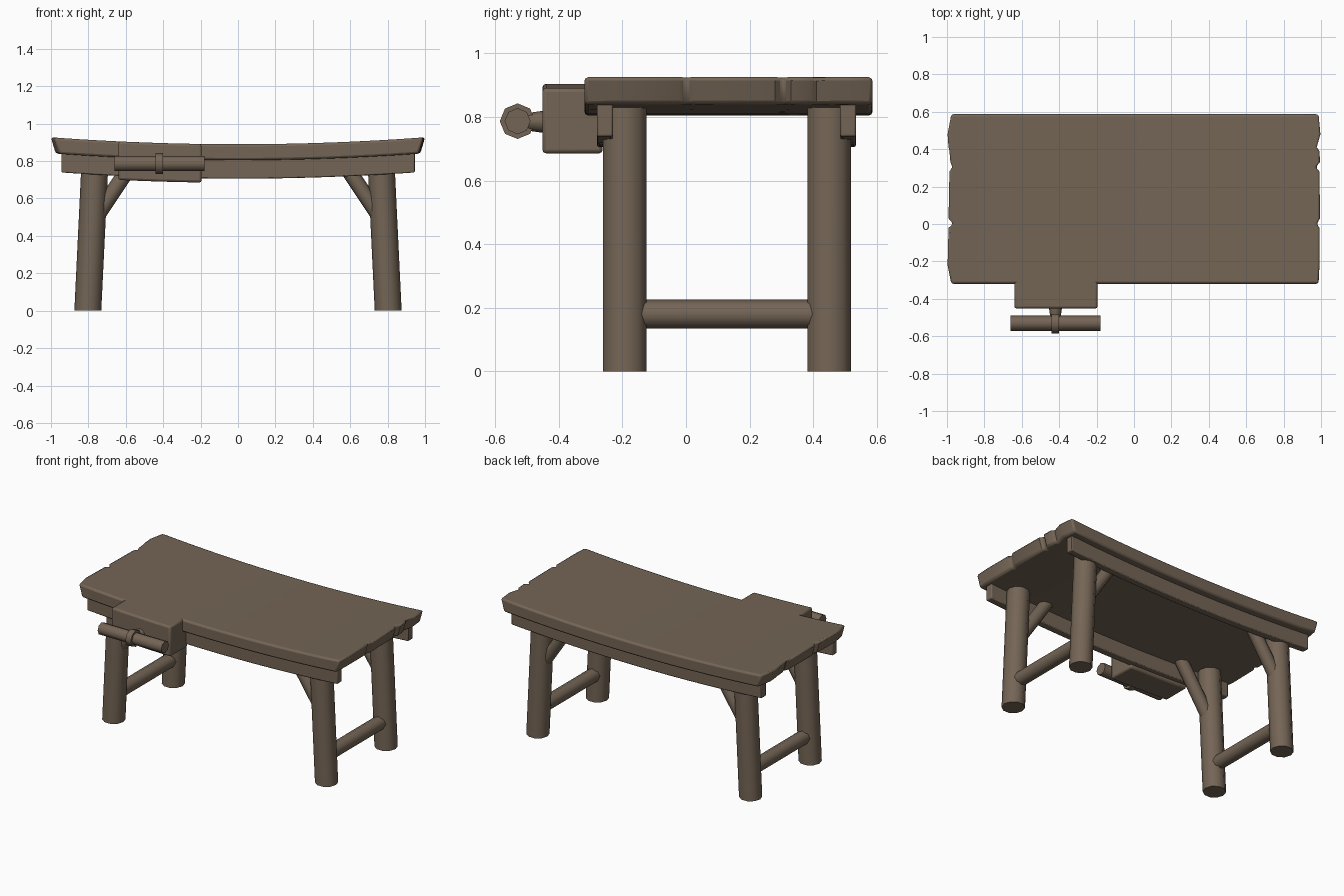
import bpy, bmesh, math
from mathutils import Vector

if "Cube" in bpy.data.objects:
    bpy.data.objects.remove(bpy.data.objects["Cube"])

wood = bpy.data.materials.new("weathered brown wood")
wood.diffuse_color = (0.175, 0.13, 0.092, 1)
wood.use_nodes = True
wood.node_tree.nodes["Principled BSDF"].inputs["Base Color"].default_value = wood.diffuse_color


def sag(x):
    return 0.037 * (1 - x * x)


def finish(name, bm, bevel=0, angle=60, smooth=35):
    bmesh.ops.recalc_face_normals(bm, faces=bm.faces)
    me = bpy.data.meshes.new(name)
    bm.to_mesh(me)
    bm.free()
    me.materials.append(wood)
    ob = bpy.data.objects.new(name, me)
    bpy.context.scene.collection.objects.link(ob)
    if bevel:
        m = ob.modifiers.new("worn edges", 'BEVEL')
        m.width, m.segments = bevel, 2
        m.limit_method, m.angle_limit = 'ANGLE', math.radians(angle)
    bpy.ops.object.select_all(action='DESELECT')
    ob.select_set(True)
    bpy.context.view_layer.objects.active = ob
    bpy.ops.object.shade_smooth_by_angle(angle=math.radians(smooth))
    return ob


def slab(name, rows, z0, z1, n, bottom_scale=1.0, bevel=0.01):
    """Sagging board; rows hold (y, left x, right x)."""
    bm = bmesh.new()
    grids = []
    for z, s in ((z0, bottom_scale), (z1, 1.0)):
        g = []
        for y, l, r in rows:
            xs = [(l + (r - l) * i / n) * s for i in range(n + 1)]
            g.append([bm.verts.new((x, y, z - sag(x))) for x in xs])
        grids.append(g)
    m = len(rows) - 1
    for g in grids:
        for j in range(m):
            for i in range(n):
                bm.faces.new((g[j][i], g[j][i+1], g[j+1][i+1], g[j+1][i]))
    a, b = grids
    for j in (0, m):
        for i in range(n):
            bm.faces.new((a[j][i], a[j][i+1], b[j][i+1], b[j][i]))
    for i in (0, n):
        for j in range(m):
            bm.faces.new((a[j][i], a[j+1][i], b[j+1][i], b[j][i]))
    return finish(name, bm, bevel)


def rod(name, p, q, r1, r2=None, sides=10):
    p, q = Vector(p), Vector(q)
    bm = bmesh.new()
    bmesh.ops.create_cone(bm, cap_ends=True, segments=sides, radius1=r1,
                          radius2=r1 if r2 is None else r2, depth=(q - p).length)
    rot = (q - p).to_track_quat('Z', 'Y').to_matrix().to_4x4()
    bmesh.ops.transform(bm, matrix=rot, verts=bm.verts)
    bmesh.ops.translate(bm, vec=(p + q) / 2, verts=bm.verts)
    return finish(name, bm, smooth=50)


# Table top with split, chipped ends
ys = (-0.32, -0.22, -0.02, 0, 0.03, 0.28, 0.305, 0.33, 0.39, 0.41, 0.48, 0.587)
left = (.98, 1, .995, .97, .995, .99, .975, .985, .99, .995, 1, .98)
right = (.99, .995, .995, .98, .998, .995, .975, .998, .995, .98, 1, .99)
slab("table_top", [(y, -l, r) for y, l, r in zip(ys, left, right)],
     0.842, 0.927, 16, bottom_scale=0.975, bevel=0.012)

# Front and back aprons
for name, y in (("front_apron", -0.28), ("back_apron", 0.485)):
    slab(name, [(y, -0.945, 0.945), (y + 0.05, -0.945, 0.945)], 0.743, 0.87, 16, bevel=0.006)

# Vise jaw, screw, hub and handle
slab("vise_jaw", [(-0.452, -0.64, -0.195), (-0.262, -0.64, -0.195)], 0.721, 0.927, 6, bevel=0.012)
rod("vise_screw", (-0.42, -0.44, 0.785), (-0.42, -0.54, 0.785), 0.036, 0.022, 8)
rod("vise_hub", (-0.44, -0.53, 0.787), (-0.40, -0.53, 0.787), 0.056, sides=8)
rod("vise_handle", (-0.66, -0.53, 0.787), (-0.18, -0.53, 0.787), 0.041, sides=8)

# Splayed legs, slanted braces and side stretchers
for sx, side in ((-1, "left"), (1, "right")):
    for y, end in ((-0.192, "front"), (0.45, "back")):
        leg = rod(f"{end}_{side}_leg", (sx * 0.803, y, 0), (sx * 0.762, y, 0.85), 0.072)
        for v in leg.data.vertices:  # keep the feet flat on the floor
            if v.co.z < 0.2:
                v.co.z = 0
        rod(f"{end}_{side}_brace", (sx * 0.765, y, 0.49), (sx * 0.525, y, 0.85), 0.042, sides=8)
    rod(f"{side}_stretcher", (sx * 0.793, -0.18, 0.18), (sx * 0.793, 0.44, 0.18), 0.046, sides=8)
